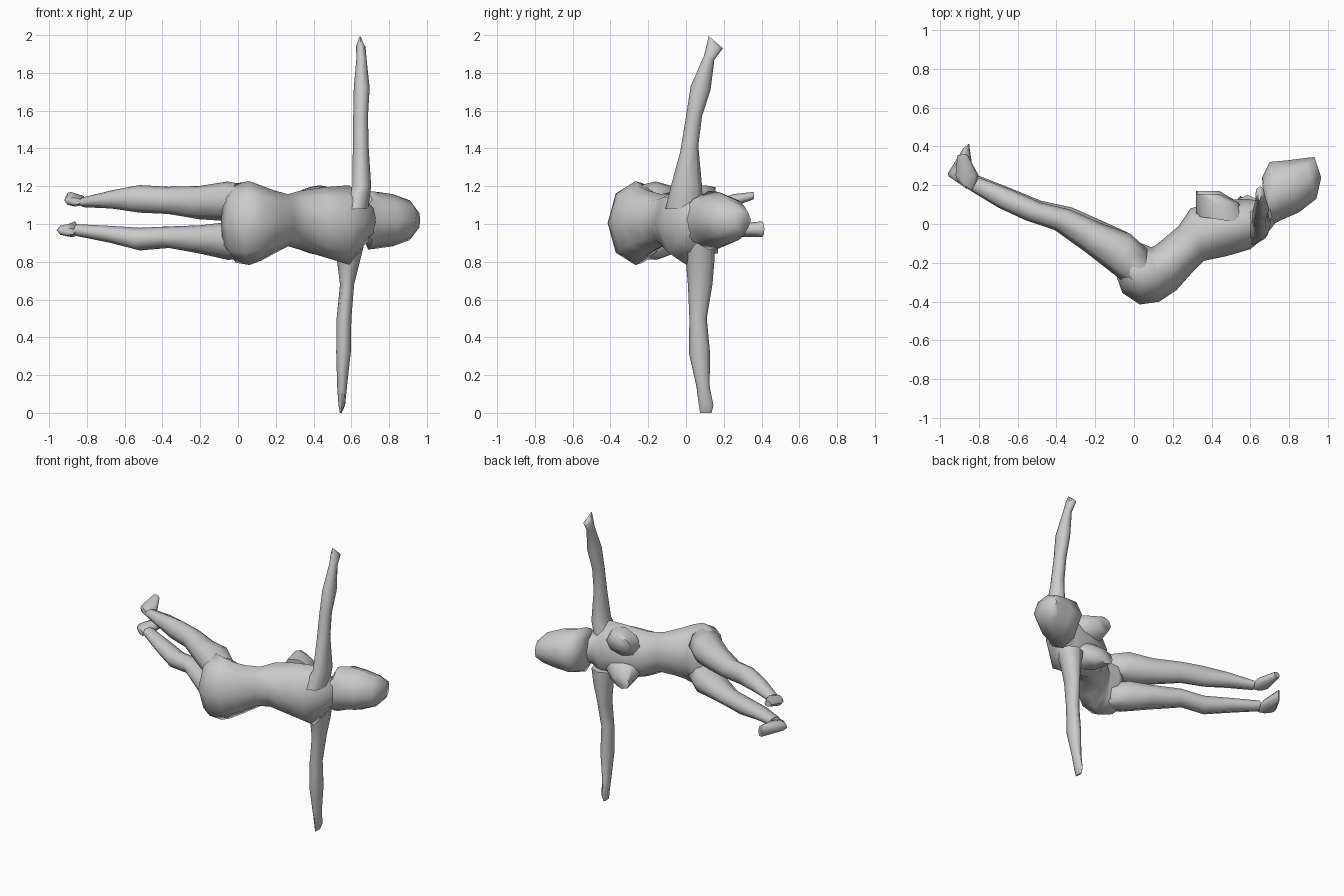
import bpy, bmesh, math
from mathutils import Vector as V

SIDES = 8


def loft(name, rings):
    """Skin a capped tube over rings of (centre, half axis u, half axis v)."""
    bm = bmesh.new()
    loops = []
    for c, u, v in rings:
        loops.append([bm.verts.new(c + u * math.cos(a) + v * math.sin(a))
                      for a in (2 * math.pi * i / SIDES for i in range(SIDES))])
    for p, q in zip(loops, loops[1:]):
        for i in range(SIDES):
            j = (i + 1) % SIDES
            bm.faces.new((p[i], p[j], q[j], q[i]))
    bm.faces.new(loops[0])
    bm.faces.new(loops[-1])
    bmesh.ops.recalc_face_normals(bm, faces=bm.faces)
    me = bpy.data.meshes.new(name)
    bm.to_mesh(me)
    bm.free()
    ob = bpy.data.objects.new(name, me)
    bpy.context.collection.objects.link(ob)
    bpy.ops.object.select_all(action='DESELECT')
    ob.select_set(True)
    bpy.context.view_layer.objects.active = ob
    bpy.ops.object.shade_smooth_by_angle(angle=math.radians(65))
    return ob


def body(name, rows):
    """Rows: back x, y, front x, y, centre z, half width in z."""
    loft(name, [(V(((a + c) / 2, (b + d) / 2, z)),
                 V(((c - a) / 2, (d - b) / 2, 0)), V((0, 0, h)))
                for a, b, c, d, z, h in rows])


def arm(name, rows):
    """Rows: z, x min, x max, y min, y max, rise of the ring towards +y."""
    loft(name, [(V(((a + b) / 2, (c + d) / 2, z)),
                 V(((b - a) / 2, 0, 0)), V((0, (d - c) / 2, t)))
                for z, a, b, c, d, t in rows])


# Torso, from seat to neck
body("torso", [
    (-.09, -.27, -.02, -.13, 1.005, .16), (-.06, -.355, .04, -.10, 1.005, .21),
    (.03, -.415, .09, -.12, 1.005, .222), (.13, -.40, .11, -.11, 1.005, .20),
    (.22, -.34, .16, -.07, 1.01, .168), (.30, -.25, .23, -.01, 1.02, .138),
    (.36, -.19, .29, .08, 1.02, .155), (.48, -.165, .43, .12, 1.01, .185),
    (.60, -.13, .58, .13, .995, .21), (.67, -.07, .64, .12, 1.01, .14),
    (.74, .02, .69, .17, 1.02, .08)])

# Head with hair
body("head", [
    (.69, -.02, .665, .17, 1.02, .10), (.72, .0, .66, .24, 1.02, .155),
    (.77, .025, .70, .32, 1.02, .15), (.85, .06, .79, .328, 1.02, .138),
    (.94, .13, .88, .34, 1.02, .105), (.965, .24, .93, .345, 1.02, .055)])

# Breasts
for label, z, tip in (("upper_breast", 1.12, .155), ("lower_breast", .92, .17)):
    s = 1 if z > 1 else -1
    loft(label, [
        (V((.46, .02, z - s * .01)), V((.14, -.02, 0)), V((0, 0, .09))),
        (V((.43, .10, z)), V((.11, .01, 0)), V((0, 0, .085))),
        (V((.38, tip, z + s * .025)), V((.06, 0, 0)), V((0, 0, .05)))])

# Legs and feet
body("upper_leg", [
    (.04, -.36, .07, -.13, 1.115, .09), (-.09, -.27, -.02, -.05, 1.12, .105),
    (-.25, -.145, -.16, .0, 1.113, .088), (-.41, -.03, -.33, .075, 1.125, .072),
    (-.56, .02, -.48, .11, 1.133, .073), (-.70, .085, -.64, .18, 1.13, .048),
    (-.84, .17, -.80, .24, 1.115, .026)])
body("lower_leg", [
    (.04, -.36, .07, -.13, .905, .09), (-.09, -.26, -.02, -.05, .91, .10),
    (-.25, -.14, -.15, .01, .918, .075), (-.41, -.02, -.32, .085, .93, .057),
    (-.56, .02, -.48, .12, .92, .06), (-.70, .085, -.65, .19, .945, .045),
    (-.87, .19, -.83, .26, .967, .032)])
body("upper_foot", [
    (-.91, .22, -.83, .17, 1.12, .02), (-.92, .25, -.80, .25, 1.125, .033),
    (-.91, .355, -.86, .36, 1.15, .02)])
body("lower_foot", [
    (-.955, .245, -.86, .18, .96, .02), (-.96, .26, -.83, .27, .967, .034),
    (-.88, .39, -.85, .415, .972, .042)])

# Arms and hands
arm("raised_arm", [
    (1.08, .54, .69, -.11, .09, 0), (1.2, .605, .705, -.08, .085, 0),
    (1.4, .608, .692, -.03, .065, .015), (1.57, .61, .688, .0, .085, 0),
    (1.72, .613, .697, .025, .13, -.01), (1.88, .627, .68, .095, .15, -.01),
    (1.94, .625, .675, .11, .195, -.01), (1.965, .638, .655, .12, .19, -.03)])
arm("lowered_arm", [
    (.90, .50, .67, -.03, .15, 0), (.80, .525, .645, .0, .15, 0),
    (.68, .54, .615, .01, .14, 0), (.50, .522, .60, .018, .11, 0),
    (.32, .52, .597, .015, .127, 0), (.14, .525, .577, .055, .125, 0),
    (.04, .532, .567, .068, .145, 0), (.0, .539, .549, .075, .135, 0)])
